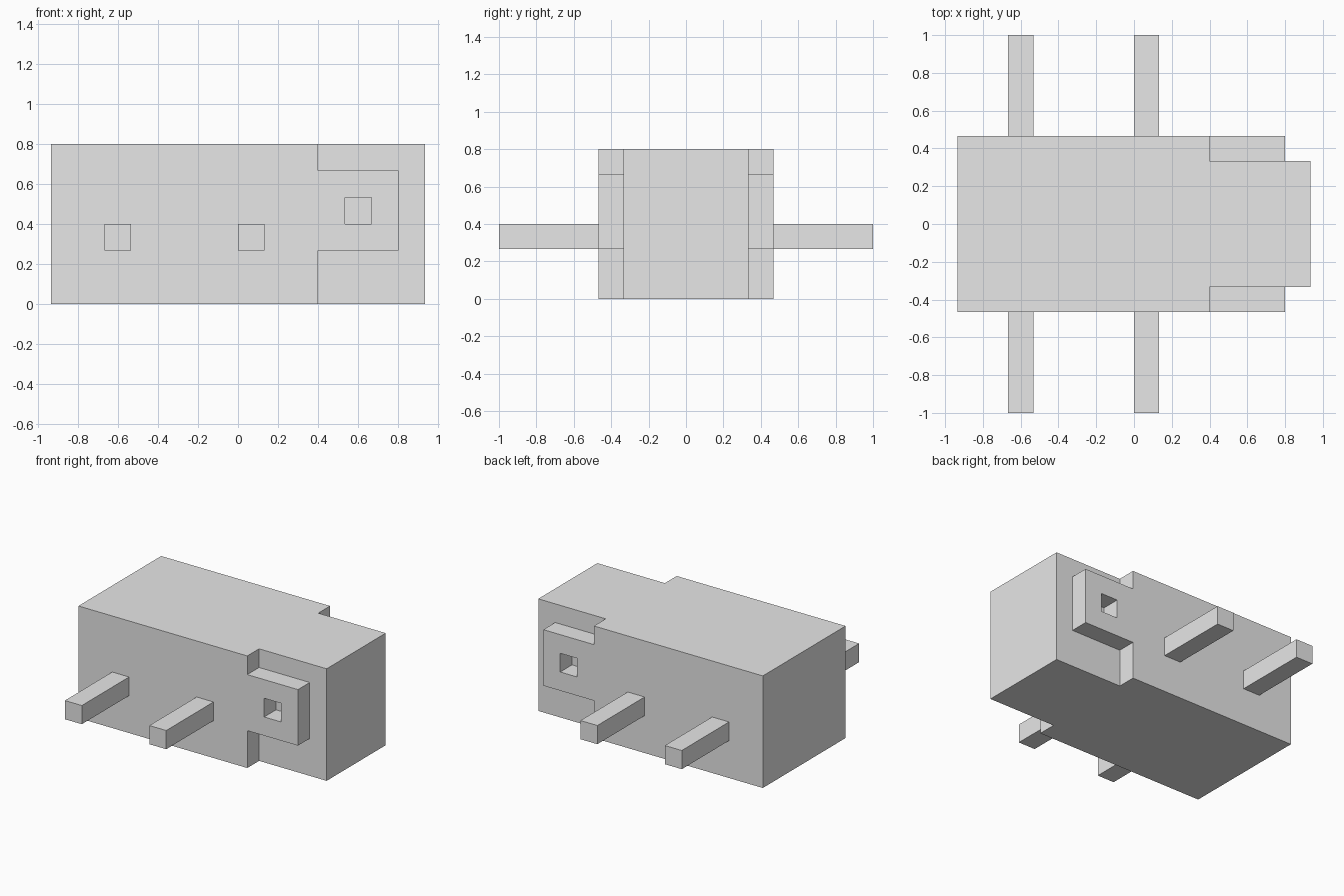
import bpy
import bmesh

U = 1 / 15  # one grid unit of the blocky design

cube = bpy.data.objects.get("Cube")
if cube:
    bpy.data.objects.remove(cube, do_unlink=True)

grey = bpy.data.materials.new("plain_grey")
grey.use_nodes = True
grey.diffuse_color = (0.8, 0.8, 0.8, 1)
bsdf = next(n for n in grey.node_tree.nodes if n.type == "BSDF_PRINCIPLED")
bsdf.inputs["Base Color"].default_value = grey.diffuse_color


def prism(name, outline, y0, y1):
    """Extrude an x-z outline (in grid units) along y."""
    bm = bmesh.new()
    face = bm.faces.new([bm.verts.new((x * U, y0 * U, z * U)) for x, z in outline])
    ext = bmesh.ops.extrude_face_region(bm, geom=[face])
    verts = [v for v in ext["geom"] if isinstance(v, bmesh.types.BMVert)]
    bmesh.ops.translate(bm, verts=verts, vec=(0, (y1 - y0) * U, 0))
    bmesh.ops.recalc_face_normals(bm, faces=bm.faces)
    mesh = bpy.data.meshes.new(name)
    bm.to_mesh(mesh)
    bm.free()
    mesh.materials.append(grey)
    obj = bpy.data.objects.new(name, mesh)
    bpy.context.scene.collection.objects.link(obj)
    return obj


def rect(x0, x1, z0, z1):
    return [(x0, z0), (x1, z0), (x1, z1), (x0, z1)]


def cut(target, cutter):
    cutter.hide_render = True
    mod = target.modifiers.new("cut", "BOOLEAN")
    mod.operation = "DIFFERENCE"
    mod.solver = "EXACT"
    mod.object = cutter
    bpy.context.view_layer.objects.active = target
    bpy.ops.object.modifier_apply(modifier=mod.name)
    bpy.data.objects.remove(cutter, do_unlink=True)


body = prism("body", rect(-14, 14, 0, 12), -7, 7)

# recess that wraps around each raised side tab
recess = [(6, -1), (16, -1), (16, 13), (6, 13), (6, 10), (12, 10), (12, 4), (6, 4)]

for side, s in (("right", -1), ("left", 1)):
    cut(body, prism("recess_cutter", recess, 5 * s, 8 * s))
    # square socket through the tab
    cut(body, prism("socket_cutter", rect(8, 10, 6, 8), 5 * s, 8 * s))
    # square pegs sticking out sideways
    for place, x in (("rear", -10), ("middle", 0)):
        prism(f"{place}_{side}_peg", rect(x, x + 2, 4, 6), 7 * s, 15 * s)
